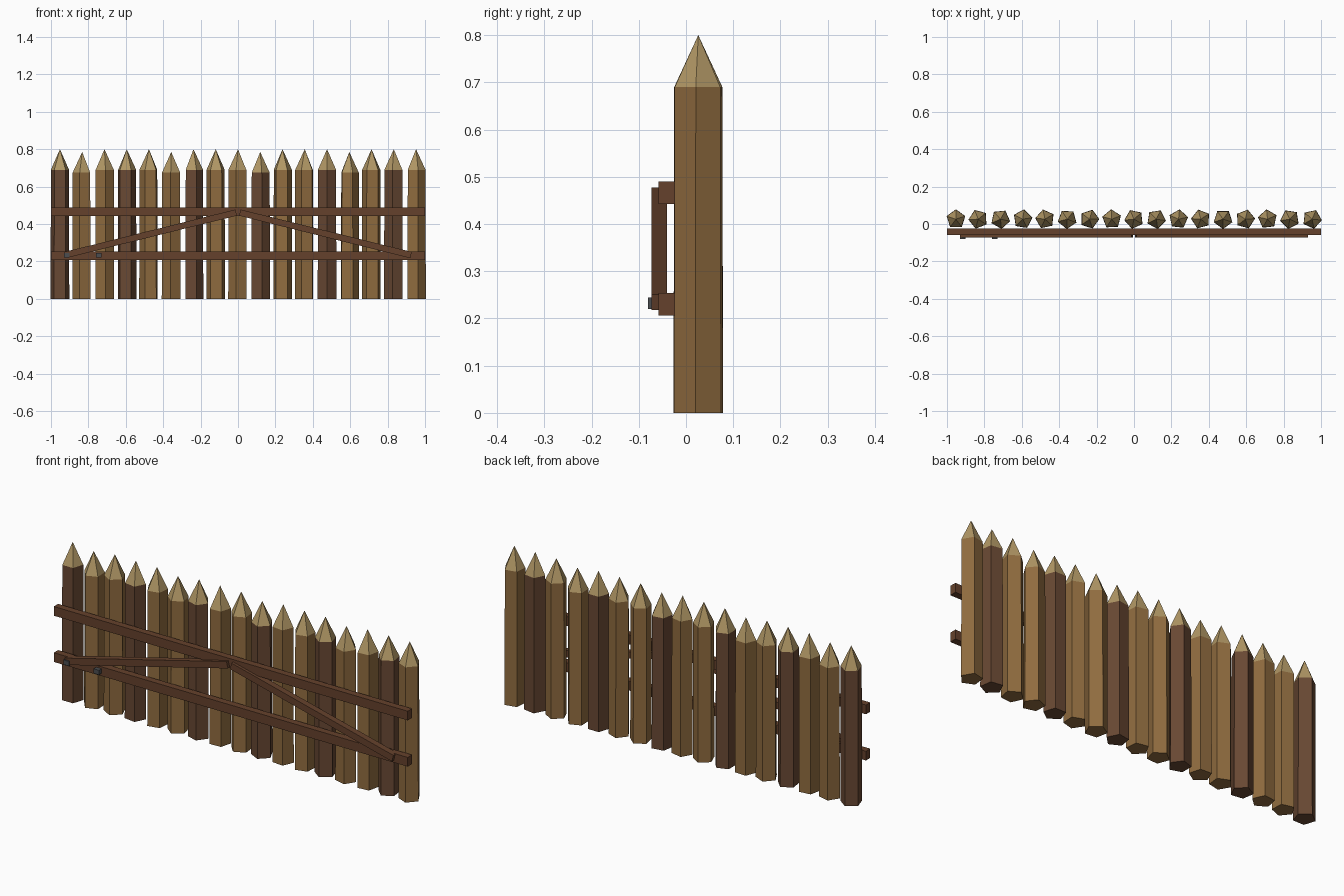
import bpy, bmesh, math
from mathutils import Matrix, Vector

if "Cube" in bpy.data.objects:
    bpy.data.objects.remove(bpy.data.objects["Cube"])


def material(name, rgb):
    m = bpy.data.materials.new(name)
    m.diffuse_color = (*rgb, 1)
    m.use_nodes = True
    m.node_tree.nodes["Principled BSDF"].inputs["Base Color"].default_value = m.diffuse_color
    return m


oak = material("oak_wood", (0.28, 0.15, 0.05))
dark = material("dark_wood", (0.14, 0.065, 0.033))
cut = material("cut_wood", (0.44, 0.31, 0.13))
rail_wood = material("rail_wood", (0.13, 0.053, 0.025))
iron = material("iron", (0.07, 0.075, 0.08))


def finish(bm, name, mats):
    bmesh.ops.recalc_face_normals(bm, faces=bm.faces)
    mesh = bpy.data.meshes.new(name)
    bm.to_mesh(mesh)
    bm.free()
    for m in mats:
        mesh.materials.append(m)
    obj = bpy.data.objects.new(name, mesh)
    bpy.context.collection.objects.link(obj)
    return obj


def box(name, centre, size, mat, tilt=0.0):
    bm = bmesh.new()
    mtx = (Matrix.Translation(Vector(centre)) @ Matrix.Rotation(tilt, 4, 'Y')
           @ Matrix.Diagonal((*size, 1)))
    bmesh.ops.create_cube(bm, size=1, matrix=mtx)
    return finish(bm, name, [mat])


def stake(name, x, y, turn, shoulder, tip, mat):
    # five-sided post with a sharpened, paler point
    bm = bmesh.new()
    rings = []
    for r, z in ((0.0525, 0), (0.051, shoulder)):
        rings.append([bm.verts.new((x + r * math.cos(turn + k * math.tau / 5),
                                    y + r * math.sin(turn + k * math.tau / 5), z))
                      for k in range(5)])
    apex = bm.verts.new((x, y, tip))
    low, high = rings
    bm.faces.new(low)
    for k in range(5):
        n = (k + 1) % 5
        bm.faces.new((low[k], low[n], high[n], high[k]))
        bm.faces.new((high[k], high[n], apex)).material_index = 1
    return finish(bm, name, [mat, cut])


# Row of stakes: every third is dark, every fourth slightly shorter
for i in range(17):
    drop = 0.015 if i % 4 == 1 else 0
    stake(f"stake_{i + 1}", -0.952 + i * 0.119, 0.026, math.radians(18 + 21 * i),
          0.69 - drop, 0.80 - drop, dark if i % 3 == 0 else oak)

# Horizontal rails
box("lower_rail", (0, -0.041, 0.23), (2, 0.035, 0.047), rail_wood)
box("upper_rail", (0, -0.041, 0.466), (2, 0.035, 0.047), rail_wood)


# Diagonal braces rising to the middle
def brace(name, x0, z0, x1, z1):
    tilt = -math.atan2(z1 - z0, x1 - x0)
    box(name, ((x0 + x1) / 2, -0.0565, (z0 + z1) / 2),
        (math.hypot(x1 - x0, z1 - z0), 0.033, 0.034), rail_wood, tilt)


brace("left_brace", -0.925, 0.234, -0.01, 0.461)
brace("right_brace", 0.01, 0.461, 0.925, 0.234)

# Iron bolts
for i, x in enumerate((-0.915, -0.745)):
    box(f"bolt_{i + 1}", (x, -0.067, 0.232), (0.03, 0.026, 0.024), iron)
